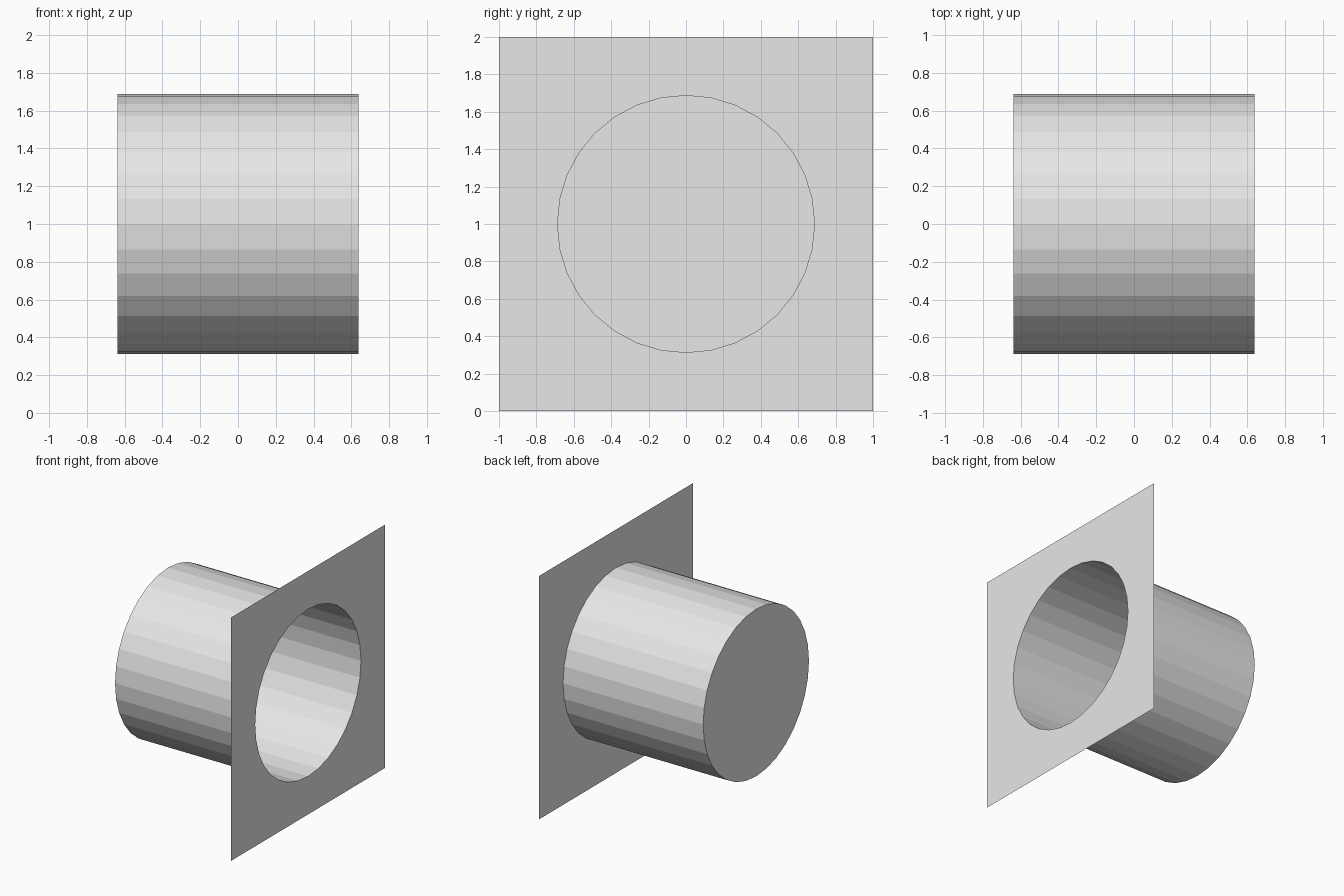
import bpy
import bmesh
from math import cos, sin, pi

SIDES = 32
RADIUS = 0.687
HALF_LENGTH = 0.637
HALF_PLATE = 1.0
CENTRE_Z = 1.0

cube = bpy.data.objects.get("Cube")
if cube:
    bpy.data.objects.remove(cube, do_unlink=True)

grey = bpy.data.materials.new("light grey")
grey.use_nodes = True
grey.diffuse_color = (0.8, 0.8, 0.8, 1)
grey.node_tree.nodes["Principled BSDF"].inputs["Base Color"].default_value = (0.8, 0.8, 0.8, 1)


def loop(bm, x, square=False):
    """Ring of vertices around the x axis, round or pushed out to a square."""
    verts = []
    for i in range(SIDES):
        c, s = cos(2 * pi * i / SIDES), sin(2 * pi * i / SIDES)
        r = HALF_PLATE / max(abs(c), abs(s)) if square else RADIUS
        verts.append(bm.verts.new((x, r * c, CENTRE_Z + r * s)))
    return verts


def bridge(bm, a, b):
    for i in range(SIDES):
        j = (i + 1) % SIDES
        bm.faces.new((a[i], a[j], b[j], b[i]))


def finish(bm, name):
    mesh = bpy.data.meshes.new(name)
    bm.to_mesh(mesh)
    bm.free()
    mesh.materials.append(grey)
    bpy.context.collection.objects.link(bpy.data.objects.new(name, mesh))


# Thin square flange with a round opening, facing +x
bm = bmesh.new()
bridge(bm, loop(bm, HALF_LENGTH, square=True), loop(bm, HALF_LENGTH))
bmesh.ops.reverse_faces(bm, faces=[f for f in bm.faces if f.normal.x < 0])
bm.normal_update()
if bm.faces[:][0].normal.x < 0:
    bmesh.ops.reverse_faces(bm, faces=bm.faces[:])
finish(bm, "square_flange")

# Hollow tube closed at the far end, open at the flange
bm = bmesh.new()
far_ring = loop(bm, -HALF_LENGTH)
bridge(bm, far_ring, loop(bm, HALF_LENGTH))
bm.faces.new(far_ring[::-1])
finish(bm, "closed_tube")
